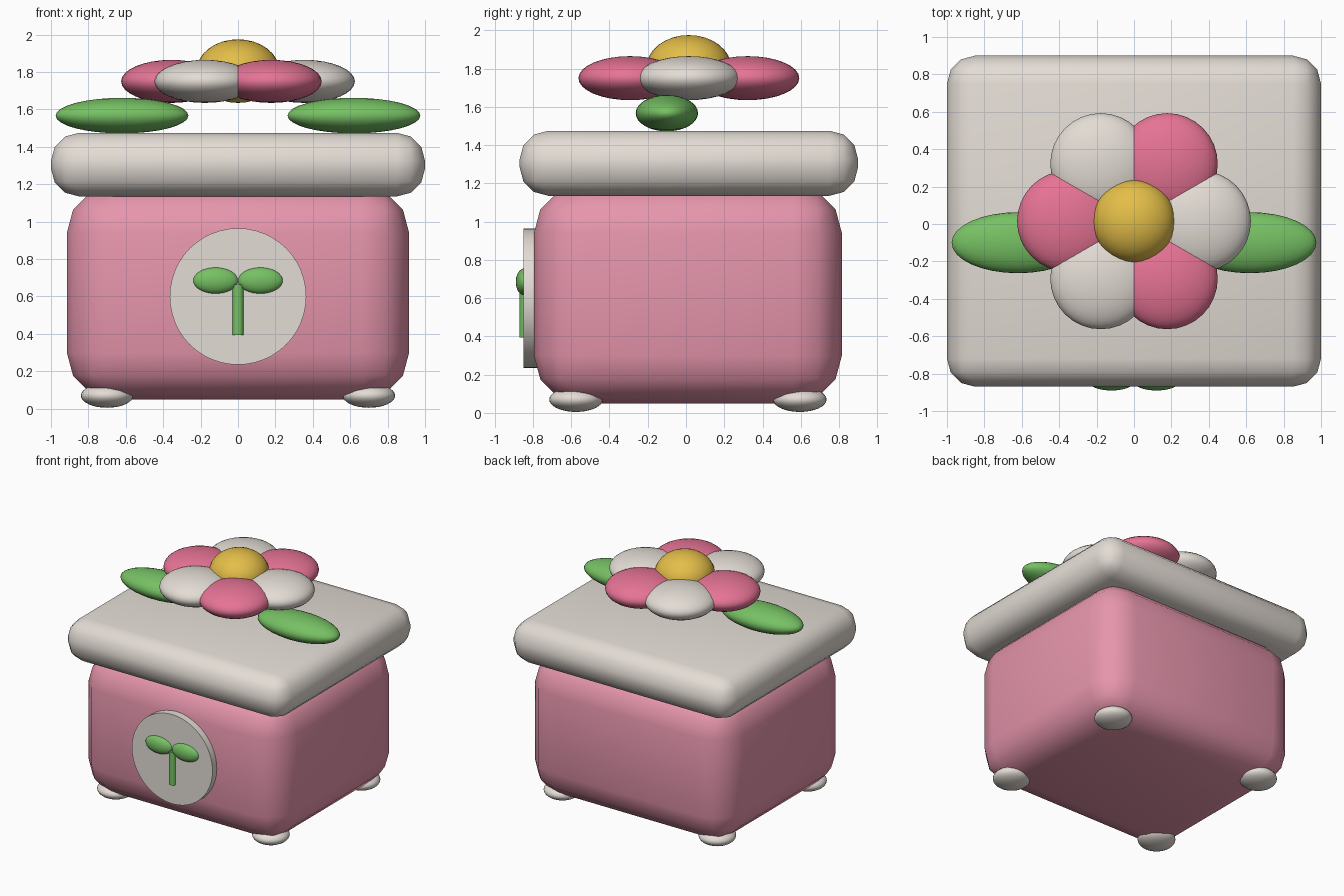
import bpy, math

cube = bpy.data.objects.get("Cube")
if cube:
    bpy.data.objects.remove(cube, do_unlink=True)


def material(name, rgb):
    """Flat colour given as sRGB fractions, stored as linear values."""
    color = [c ** 2.2 for c in rgb] + [1]
    m = bpy.data.materials.new(name)
    m.use_nodes = True
    m.diffuse_color = color
    m.node_tree.nodes["Principled BSDF"].inputs["Base Color"].default_value = color
    return m


rose = material("rose", (0.90, 0.58, 0.67))
pink = material("deep pink", (0.90, 0.45, 0.58))
cream = material("cream", (0.89, 0.86, 0.83))
green = material("leaf green", (0.46, 0.75, 0.39))
yellow = material("yellow", (0.89, 0.74, 0.29))


def finish(name, mat):
    ob = bpy.context.object
    ob.name = name
    ob.data.materials.append(mat)
    return ob


def rounded_box(name, mat, center, size, radius):
    bpy.ops.mesh.primitive_cube_add(size=1, location=center)
    ob = finish(name, mat)
    ob.scale = size
    bpy.ops.object.transform_apply(location=False, rotation=False, scale=True)
    bevel = ob.modifiers.new("round", "BEVEL")
    bevel.width = radius
    bevel.segments = 3
    bpy.ops.object.shade_smooth()


def ellipsoid(name, mat, center, radii):
    bpy.ops.mesh.primitive_uv_sphere_add(segments=32, ring_count=16, location=center)
    finish(name, mat).scale = radii
    bpy.ops.object.shade_smooth()


def cylinder(name, mat, center, radius, depth, tilt=0):
    bpy.ops.mesh.primitive_cylinder_add(vertices=48, radius=radius, depth=depth,
                                        location=center, rotation=(tilt, 0, 0))
    finish(name, mat)
    bpy.ops.object.shade_smooth_by_angle()


# Box and lid
rounded_box("box_body", rose, (0, 0.01, 0.62), (1.83, 1.61, 1.14), 0.25)
rounded_box("lid", cream, (0, 0.015, 1.305), (2, 1.77, 0.34), 0.15)

# Feet, lid leaves and sprout leaves come in mirrored pairs
for side, s in (("right", -1), ("left", 1)):
    for end, y in (("front", -0.575), ("back", 0.595)):
        ellipsoid(f"foot_{end}_{side}", cream, (s * 0.7, y, 0.07), (0.14, 0.14, 0.065))
    ellipsoid(f"lid_leaf_{side}", green, (s * 0.62, -0.1, 1.567), (0.355, 0.163, 0.095))
    ellipsoid(f"sprout_leaf_{side}", green, (s * 0.12, -0.845, 0.685), (0.12, 0.045, 0.07))

# Round badge with the sprout stem
cylinder("badge", cream, (0, -0.81, 0.6), 0.365, 0.08, math.pi / 2)
cylinder("sprout_stem", green, (0, -0.84, 0.53), 0.03, 0.27)

# Flower with alternating petals
for i in range(6):
    a = math.radians(60 * i)
    ellipsoid(f"petal_{i + 1}", pink if i % 2 else cream,
              (0.355 * math.cos(a), 0.015 + 0.355 * math.sin(a), 1.75), (0.27, 0.27, 0.115))
ellipsoid("flower_center", yellow, (0, 0.015, 1.805), (0.222, 0.222, 0.17))
